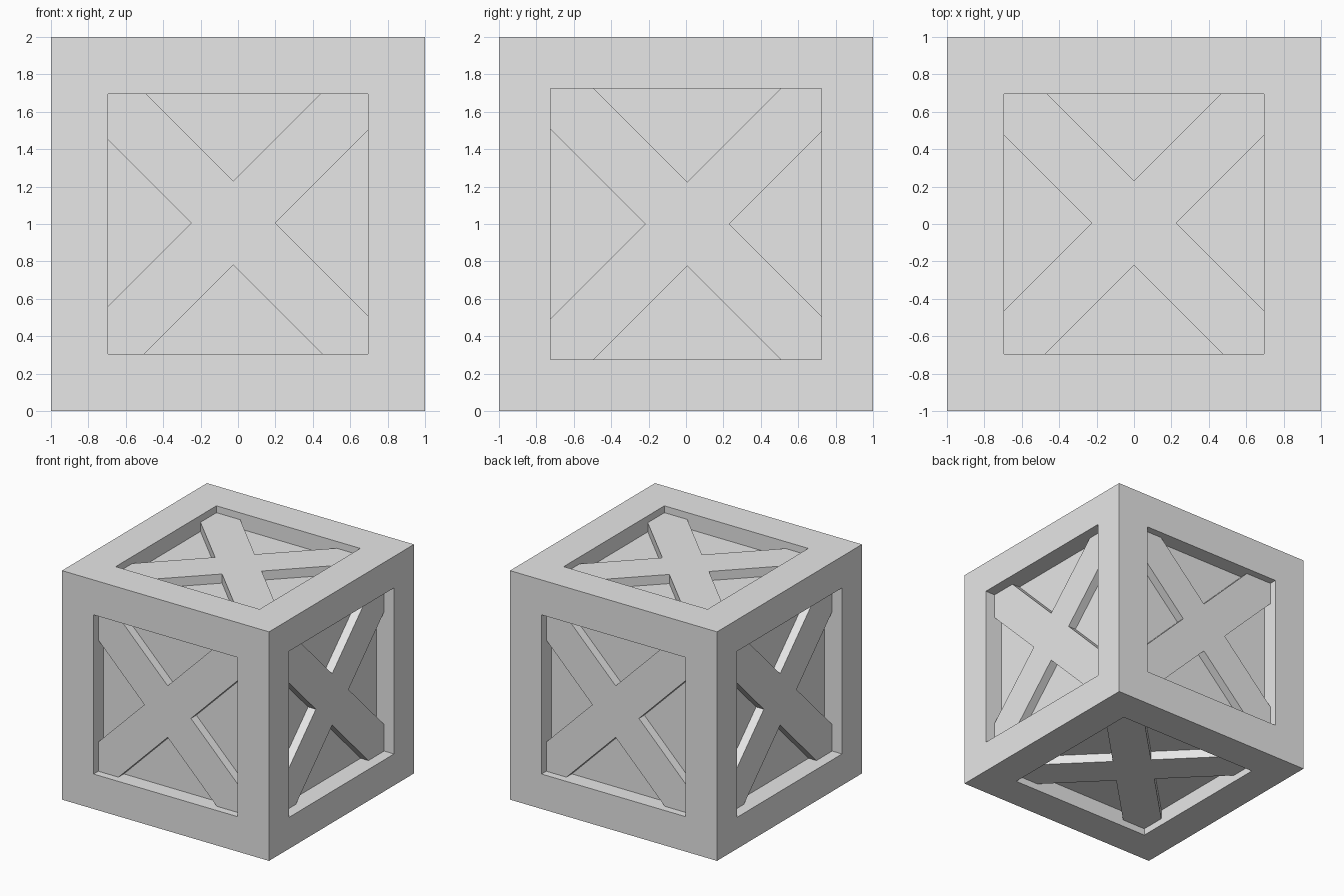
import bpy
import bmesh
from math import pi
from mathutils import Matrix, Vector

old = bpy.data.objects.get("Cube")
if old:
    bpy.data.objects.remove(old, do_unlink=True)

# Single plain grey
grey = bpy.data.materials.new("plain grey")
grey.diffuse_color = (0.8, 0.8, 0.8, 1)
grey.use_nodes = True
grey.node_tree.nodes["Principled BSDF"].inputs["Base Color"].default_value = grey.diffuse_color

CENTRE = Vector((0, 0, 1))
HALF = 0.225                       # half-diagonal of the brace crossing
# Per axis: half-width of the window, depth of the panel, depth of the brace
SIDES = {"x": (0.725, 0.17, 0.095), "y": (0.695, 0.14, 0.065), "z": (0.695, 0.14, 0.06)}


def add_object(name, bm):
    bmesh.ops.recalc_face_normals(bm, faces=bm.faces)
    mesh = bpy.data.meshes.new(name)
    bm.to_mesh(mesh)
    bm.free()
    mesh.materials.append(grey)
    obj = bpy.data.objects.new(name, mesh)
    bpy.context.collection.objects.link(obj)
    return obj


# Crate body: a cube with every face inset and pushed in
def make_body():
    bm = bmesh.new()
    bmesh.ops.create_cube(bm, size=2, matrix=Matrix.Translation(CENTRE))
    bm.normal_update()
    for face in list(bm.faces):
        normal = face.normal.copy()
        axis = "xyz"[max(range(3), key=lambda i: abs(normal[i]))]
        window, panel, _ = SIDES[axis]
        bmesh.ops.inset_individual(bm, faces=[face], thickness=1 - window, use_even_offset=True)
        pushed = bmesh.ops.extrude_discrete_faces(bm, faces=[face])["faces"][0]
        bmesh.ops.translate(bm, verts=pushed.verts[:], vec=-panel * normal)
    return add_object("crate_frame", bm)


# Outline of a diagonal cross trimmed to the square window
def cross_outline(w, cx, cy):
    points = []
    for sx, sy in ((1, 1), (1, -1), (-1, -1), (-1, 1)):
        up = w - sy * cy - HALF
        side = w - sx * cx - HALF
        arm = [(cx + sx * up, sy * w), (sx * w, sy * w), (sx * w, cy + sy * side)]
        if sx * sy > 0:
            points += [(cx, cy + sy * HALF)] + arm
        else:
            points += [(cx + sx * HALF, cy)] + arm[::-1]
    return points


# Cross brace: the outline extruded from the panel outwards
def make_brace(name, axis, turn, cx, cy):
    window, panel, top = SIDES[axis]
    bm = bmesh.new()
    verts = [bm.verts.new((u, v, 1 - panel)) for u, v in cross_outline(window, cx, cy)]
    base = bm.faces.new(verts)
    out = bmesh.ops.extrude_face_region(bm, geom=[base])["geom"]
    moved = [g for g in out if isinstance(g, bmesh.types.BMVert)]
    bmesh.ops.translate(bm, verts=moved, vec=(0, 0, panel - top))
    bm.transform(Matrix.Translation(CENTRE) @ turn)
    add_object(name, bm)


make_body()
upright = Matrix.Rotation(pi / 2, 4, "X")
for name, axis, quarter, cx, cy in (
    ("front_brace", "y", 0, -0.025, 0.005),
    ("right_brace", "x", 1, 0.007, 0),
    ("back_brace", "y", 2, -0.025, 0.005),
    ("left_brace", "x", 3, 0.007, 0),
):
    make_brace(name, axis, Matrix.Rotation(quarter * pi / 2, 4, "Z") @ upright, cx, cy)
make_brace("top_brace", "z", Matrix.Identity(4), 0, 0.005)
make_brace("bottom_brace", "z", Matrix.Rotation(pi, 4, "X"), 0, 0.005)
